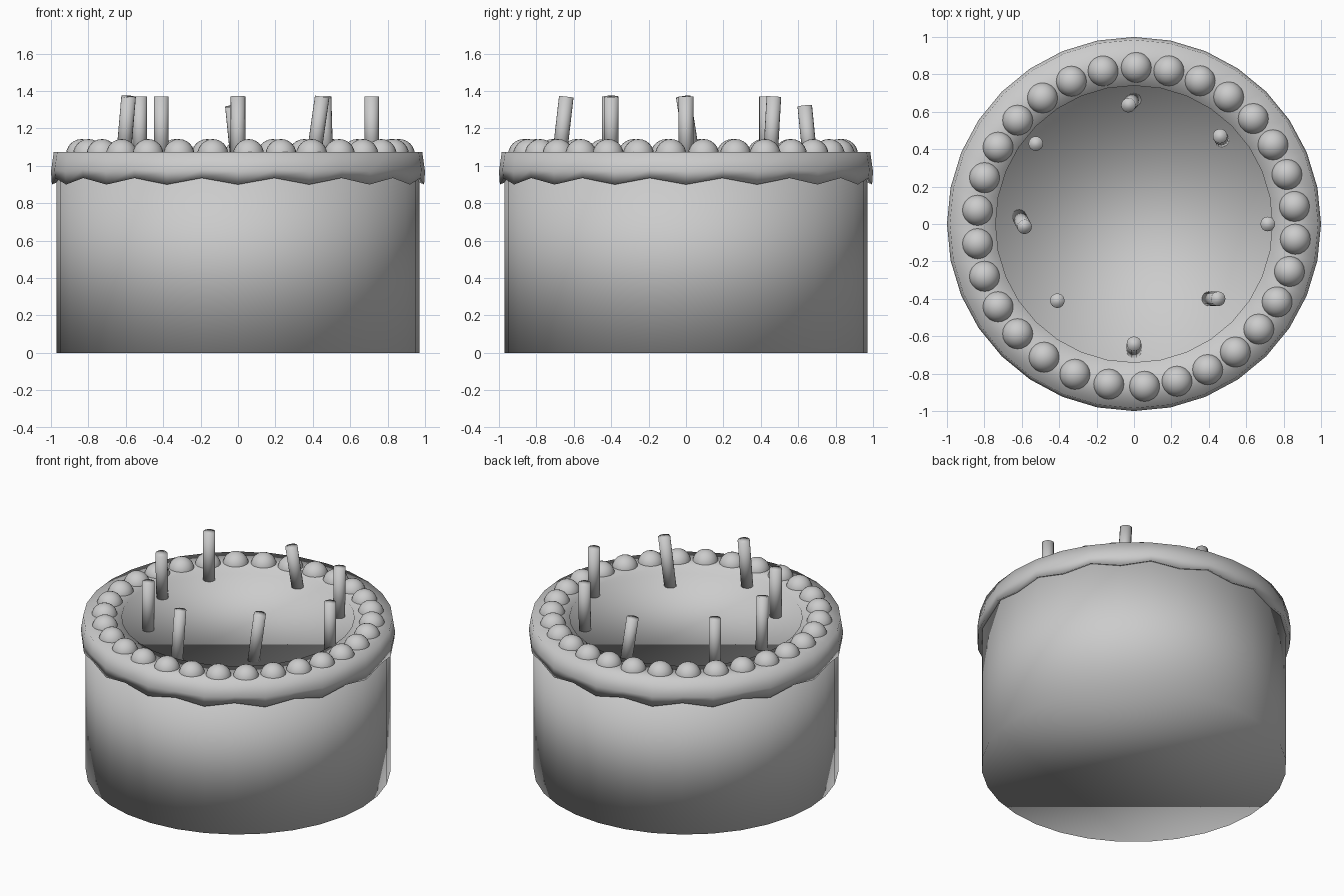
import bpy, bmesh, math
from mathutils import Vector

cube = bpy.data.objects.get("Cube")
if cube:
    bpy.data.objects.remove(cube, do_unlink=True)

SIDES = 32
GREY = (0.6, 0.6, 0.6, 1.0)
mat = bpy.data.materials.new("plain grey")
mat.use_nodes = True
mat.diffuse_color = GREY
mat.node_tree.nodes["Principled BSDF"].inputs["Base Color"].default_value = GREY


def finish(bm, name):
    """Turn a bmesh into a smooth shaded object."""
    bmesh.ops.recalc_face_normals(bm, faces=bm.faces)
    mesh = bpy.data.meshes.new(name)
    bm.to_mesh(mesh)
    bm.free()
    mesh.materials.append(mat)
    for poly in mesh.polygons:
        poly.use_smooth = True
    obj = bpy.data.objects.new(name, mesh)
    bpy.context.collection.objects.link(obj)
    return obj


def lathe(name, profile, wave=0.0):
    """Stack rings of (radius, height, wave share) and cap both ends."""
    bm = bmesh.new()
    rings = []
    for radius, height, share in profile:
        ring = []
        for i in range(SIDES):
            a = math.tau * i / SIDES
            z = height + wave * share * (i % 2)
            ring.append(bm.verts.new((radius * math.cos(a), radius * math.sin(a), z)))
        rings.append(ring)
    for low, high in zip(rings, rings[1:]):
        for i in range(SIDES):
            j = (i + 1) % SIDES
            bm.faces.new((low[i], low[j], high[j], high[i]))
    bm.faces.new(rings[0])
    bm.faces.new(rings[-1])
    return finish(bm, name)


# Cake body
lathe("cake_body", [(0.97, 0, 0), (0.97, 1.0, 0)])

# Frosting: scalloped skirt, raised rim and shallow recessed top
lathe("frosting", [(0.95, 0.92, 1), (0.995, 0.9, 1), (1.0, 0.97, 0.3),
                   (0.985, 1.075, 0), (0.74, 1.075, 0), (0.74, 1.035, 0)], wave=0.035)

# Ring of frosting pearls
PEARLS = 30
for i in range(PEARLS):
    drift = 3 * i / 15 if i <= 15 else max(0, 19 - i) * 0.7
    a = math.radians(90 - 360 * i / PEARLS + drift)
    bm = bmesh.new()
    bmesh.ops.create_uvsphere(bm, u_segments=20, v_segments=12, radius=0.083)
    centre = Vector((0.012 + 0.853 * math.cos(a), 0.853 * math.sin(a) - 0.016, 1.06))
    bmesh.ops.translate(bm, verts=bm.verts, vec=centre)
    finish(bm, f"pearl_{i + 1}")


def candle(name, base, top, height=1.37):
    """Thin cylinder from a base point to a top point."""
    start, end = Vector((*base, 1.02)), Vector((*top, height))
    axis = end - start
    bm = bmesh.new()
    bmesh.ops.create_cone(bm, cap_ends=True, segments=16, radius1=0.039,
                          radius2=0.039, depth=axis.length)
    bmesh.ops.rotate(bm, verts=bm.verts, cent=(0, 0, 0),
                     matrix=Vector((0, 0, 1)).rotation_difference(axis).to_matrix())
    bmesh.ops.translate(bm, verts=bm.verts, vec=(start + end) / 2)
    finish(bm, name)


# Candles, some leaning
candle("candle_front", (0, -0.68), (0, -0.64))
candle("candle_front_left", (0.4, -0.4), (0.45, -0.4))
candle("candle_front_right", (-0.41, -0.41), (-0.41, -0.41))
candle("candle_left", (0.715, 0), (0.715, 0))
candle("candle_back_left", (0.47, 0.45), (0.46, 0.47))
candle("candle_back", (0, 0.665), (-0.03, 0.635), 1.32)
candle("candle_back_right", (-0.525, 0.43), (-0.525, 0.43))
candle("candle_right", (-0.615, 0.04), (-0.585, -0.015))
